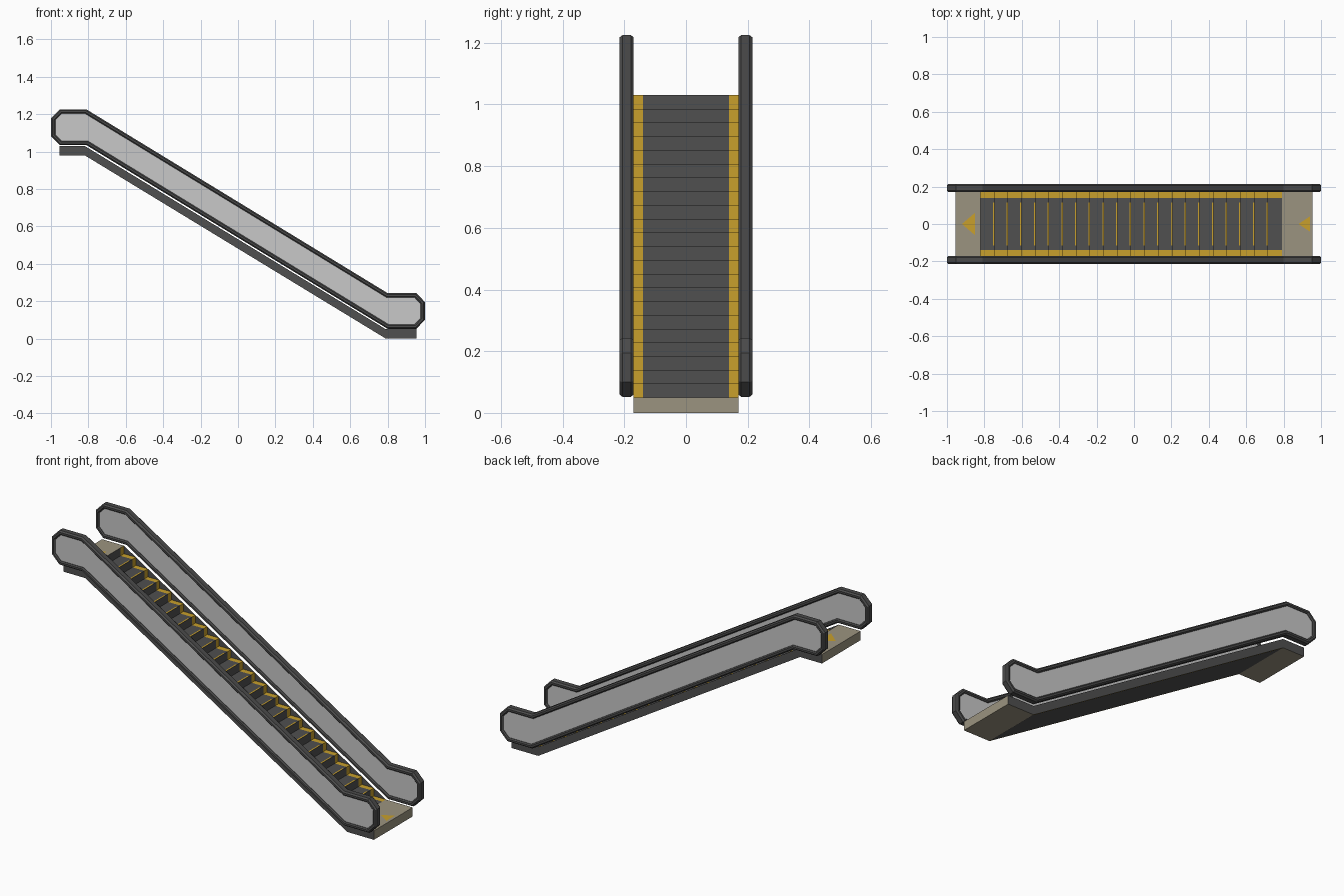
import bpy
from mathutils import Vector

cube = bpy.data.objects.get("Cube")
if cube:
    bpy.data.objects.remove(cube, do_unlink=True)


def material(name, rgb):
    m = bpy.data.materials.new(name)
    m.use_nodes = True
    m.diffuse_color = (*rgb, 1)
    m.node_tree.nodes["Principled BSDF"].inputs["Base Color"].default_value = (*rgb, 1)
    return m


STEP = material("dark grey metal", (0.08, 0.08, 0.08))
RAIL = material("charcoal rubber", (0.07, 0.07, 0.07))
GLASS = material("pale grey panel", (0.58, 0.58, 0.58))
YELLOW = material("safety yellow", (0.58, 0.35, 0.025))
BEIGE = material("beige plate", (0.33, 0.295, 0.215))


def build(name, verts, faces, mats, indices=None):
    me = bpy.data.meshes.new(name)
    me.from_pydata(verts, [], faces)
    for m in mats:
        me.materials.append(m)
    if indices:
        me.polygons.foreach_set("material_index", indices)
    me.update()
    ob = bpy.data.objects.new(name, me)
    bpy.context.collection.objects.link(ob)
    return ob


def ribbon(name, path, y0, y1, mat):
    """Sheet swept across y along an x-z path."""
    verts = [(x, y, z) for x, z in path for y in (y0, y1)]
    faces = [(2*i, 2*i + 2, 2*i + 3, 2*i + 1) for i in range(len(path) - 1)]
    return build(name, verts, faces, [mat])


def inset(outline, d):
    """Mitred inset of a clockwise x-z outline."""
    pts = [Vector(p) for p in outline]
    result = []
    for i, p in enumerate(pts):
        a = (p - pts[i - 1]).normalized()
        b = (pts[(i + 1) % len(pts)] - p).normalized()
        na, nb = Vector((a.y, -a.x)), Vector((b.y, -b.x))
        result.append(p + (na + nb) * d / (1 + na.dot(nb)))
    return result


# Main dimensions
N = 22
X0, X1, END = -0.82, 0.79, 0.955
TOP, LOW, THICK = 1.03, 0.05, 0.05
W, INNER = 0.17, 0.14
dx, dz = (X1 - X0) / N, (TOP - LOW) / N

# Stepped surface: dark middle with yellow side borders
stairs = [(X0, TOP)]
for i in range(N):
    x, z = X0 + i * dx, TOP - (i + 1) * dz
    stairs += [(x, z), (x + dx, z)]
ribbon("steps", stairs, -INNER, INNER, STEP)
ribbon("front_step_border", stairs, -W, -INNER, YELLOW)
ribbon("back_step_border", stairs, INNER, W, YELLOW)

# Yellow nosing strip on each tread
for i in range(N - 1):
    x, z = X0 + (i + 1) * dx, TOP - (i + 1) * dz + 0.001
    ribbon(f"step_nosing_{i + 1}", [(x - 0.008, z), (x, z)], -0.115, 0.115, YELLOW)

# Landings and sloping underside
ribbon("lower_landing", [(X1, LOW), (END, LOW), (END, 0), (X1, 0)], -W, W, BEIGE)
ribbon("upper_landing", [(X0, TOP - THICK), (-END, TOP - THICK), (-END, TOP), (X0, TOP)],
       -W, W, BEIGE)
slope = [(X1, 0), (X0, TOP - THICK)]
ribbon("underside", slope, -W + 0.005, W - 0.005, STEP)
ribbon("front_underside_edge", slope, -W, -W + 0.005, YELLOW)
ribbon("back_underside_edge", slope, W - 0.005, W, YELLOW)

# Direction arrows on the landings
for name, tip, base, half, z in (("upper_arrow", -0.92, -0.85, 0.06, TOP),
                                 ("lower_arrow", 0.88, 0.94, 0.04, LOW)):
    z += 0.002
    build(name, [(tip, 0, z), (base, -half, z), (base, half, z)], [(0, 1, 2)], [YELLOW])

# Side skirts
skirt = [(-END, TOP), (X0, TOP), (X1, LOW), (END, LOW),
         (END, 0), (X1, 0), (X0, TOP - THICK), (-END, TOP - THICK)]
quads = [(0, 1, 6, 7), (1, 2, 5, 6), (2, 3, 4, 5)]
for side, y in (("front", -W), ("back", W)):
    faces = quads if y > 0 else [q[::-1] for q in quads]
    build(side + "_skirt", [(x, y, z) for x, z in skirt], faces, [STEP])

# Balustrades: chamfered handrail loop around a panel
outline = [(-1, 1.177), (-0.953, 1.225), (-0.81, 1.225), (0.80, 0.243), (0.953, 0.243),
           (1, 0.195), (1, 0.10), (0.953, 0.052), (0.80, 0.052), (-0.81, 1.034),
           (-0.953, 1.034), (-1, 1.082)]
section = [(0, 0.009), (0, 0.036), (0.007, 0.045), (0.017, 0.045),
           (0.023, 0.039), (0.023, 0.006), (0.017, 0), (0.007, 0)]
n, s = len(outline), len(section)
for side, y0 in (("front", -W - 0.045), ("back", W)):
    verts = [(p.x, y0 + y, p.y) for d, y in section for p in inset(outline, d)]
    faces = [(j*n + i, (j + 1) % s*n + i, (j + 1) % s*n + (i + 1) % n, j*n + (i + 1) % n)
             for j in range(s) for i in range(n)]
    build(side + "_handrail", verts, faces, [RAIL])

    rim = inset(outline, 0.02)
    verts = [(p.x, y0 + y, p.y) for y in (0.009, 0.036) for p in rim]
    caps = [tuple(range(n))[::-1], tuple(range(n, 2 * n))]
    # split each cap into two ends and a sloping middle
    parts = [(0, 1, 2, 9, 10, 11), (2, 3, 8, 9), (3, 4, 5, 6, 7, 8)]
    faces = [f for f in parts] + [tuple(i + n for i in f[::-1]) for f in parts]
    build(side + "_panel", verts, faces, [GLASS])

# Make closed shells face outward
import bmesh
for ob in bpy.context.collection.objects:
    if ob.name.endswith("_handrail"):
        bm = bmesh.new()
        bm.from_mesh(ob.data)
        bmesh.ops.recalc_face_normals(bm, faces=bm.faces)
        bm.to_mesh(ob.data)
        bm.free()
    elif ob.name.endswith("_panel"):
        # panels are two sheets, each facing away from the panel middle
        mid = sum(v.co.y for v in ob.data.vertices) / len(ob.data.vertices)
        for p in ob.data.polygons:
            if p.normal.y * (p.center.y - mid) < 0:
                p.flip()
        ob.data.update()
